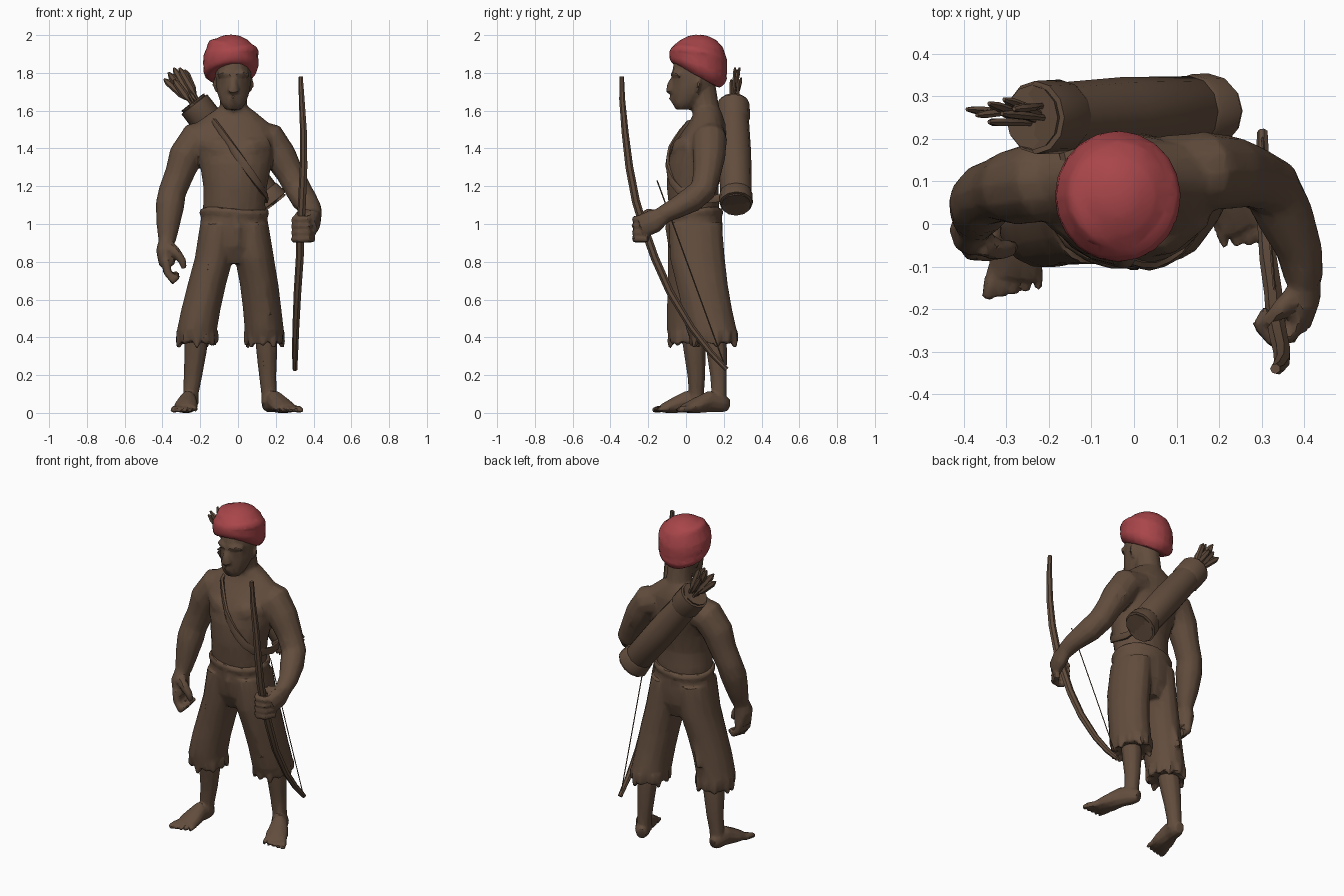
import bpy, bmesh, math, random
from mathutils import Vector

random.seed(4)


def material(name, rgb):
    m = bpy.data.materials.new(name)
    m.diffuse_color = (*rgb, 1)
    return m


BROWN = material("earth_brown", (0.122, 0.074, 0.047))
RED = material("turban_red", (0.39, 0.06, 0.067))
pending = []


def smooth(ob, angle):
    bpy.ops.object.select_all(action='DESELECT')
    ob.select_set(True)
    bpy.context.view_layer.objects.active = ob
    bpy.ops.object.shade_smooth_by_angle(angle=math.radians(angle))


def build(name, rings, mat=BROWN, closed=False):
    """Skin a list of point rings into one object."""
    bm = bmesh.new()
    vs = [[bm.verts.new(p) for p in r] for r in rings]
    n = len(vs[0])
    for a, b in list(zip(vs, vs[1:])) + ([(vs[-1], vs[0])] if closed else []):
        for i in range(n):
            j = (i + 1) % n
            bm.faces.new((a[i], a[j], b[j], b[i]))
    if not closed:
        bm.faces.new(vs[0])
        bm.faces.new(vs[-1])
    bmesh.ops.recalc_face_normals(bm, faces=bm.faces)
    me = bpy.data.meshes.new(name)
    bm.to_mesh(me)
    bm.free()
    me.materials.append(mat)
    ob = bpy.data.objects.new(name, me)
    bpy.context.collection.objects.link(ob)
    smooth(ob, 40)
    pending.append(ob)


def fuse(name, voxel, ratio):
    """Melt all pending parts into one low-poly skin."""
    bpy.ops.object.select_all(action='DESELECT')
    for ob in pending:
        ob.select_set(True)
    ob = pending[0]
    bpy.context.view_layer.objects.active = ob
    bpy.ops.object.join()
    pending.clear()
    ob.name = name
    m = ob.modifiers.new("melt", 'REMESH')
    m.mode, m.voxel_size = 'VOXEL', voxel
    m = ob.modifiers.new("soften", 'SMOOTH')
    m.factor, m.iterations = .5, 2
    m = ob.modifiers.new("reduce", 'DECIMATE')
    m.ratio = ratio
    for m in list(ob.modifiers):
        bpy.ops.object.modifier_apply(modifier=m.name)
    smooth(ob, 28)


def loft(name, rows, sides=14, ragged=0, mat=BROWN):
    """Level ellipses: (z, centre x, centre y, half width, half depth)."""
    rings = []
    for k, (z, cx, cy, rx, ry) in enumerate(rows):
        jag = ragged if k == len(rows) - 1 else 0
        rings.append([(cx + rx * math.cos(a), cy + ry * math.sin(a), z + random.uniform(-1, 1) * jag)
                      for a in (math.tau * (i + .5) / sides for i in range(sides))])
    build(name, rings, mat)


def tube(name, pts, radii, sides=9, ref=(0, 0, 1), mat=BROWN, closed=False, floor=False):
    """Sweep along pts; each radius is a number or a (sideways, upward) pair."""
    pts = [Vector(p) for p in pts]
    n, rings = len(pts), []
    for i, p in enumerate(pts):
        t = pts[(i + 1) % n] - pts[i - 1] if closed else pts[min(i + 1, n - 1)] - pts[max(i - 1, 0)]
        t.normalize()
        u = t.cross(Vector(ref)).normalized()
        v = u.cross(t)
        r = radii[i] if isinstance(radii, list) else radii
        ru, rv = r if isinstance(r, tuple) else (r, r)
        ring = [p + u * ru * math.cos(math.tau * k / sides) + v * rv * math.sin(math.tau * k / sides)
                for k in range(sides)]
        if floor:
            for q in ring:
                q.z = max(q.z, 0)
        rings.append(ring)
    build(name, rings, mat, closed)


FWD = (0, -1, 0)

# Torso, neck and head
TORSO = [(1.04, -.02, .045, .17, .135), (1.12, -.02, .04, .165, .135),
         (1.2, -.015, .035, .17, .138), (1.32, -.012, .05, .192, .148),
         (1.4, -.015, .07, .21, .145), (1.47, -.025, .09, .222, .123),
         (1.53, -.03, .11, .2, .1), (1.575, -.025, .115, .14, .08), (1.615, -.022, .11, .085, .068)]
loft("torso", TORSO, 20)
tube("neck", [(-.02, .125, 1.5), (-.023, .105, 1.6), (-.025, .085, 1.74)], [.09, .073, .07], 12, FWD)
loft("head", [(1.605, -.025, -.015, .042, .038), (1.638, -.025, -.003, .066, .07),
              (1.685, -.025, .02, .084, .097), (1.74, -.025, .04, .094, .116),
              (1.79, -.025, .05, .096, .126), (1.86, -.025, .06, .095, .125), (1.9, -.03, .06, .08, .1)])
tube("nose", [(-.025, -.055, 1.785), (-.025, -.075, 1.745), (-.025, -.079, 1.71), (-.025, -.05, 1.69)],
     [.015, .023, .033, .02], 7, (1, 0, 0))
tube("lips", [(-.068, -.04, 1.66), (-.025, -.077, 1.665), (.018, -.04, 1.66)], [.008, (.017, .018), .008], 6)
for s in (-1, 1):
    tube("brow", [(-.025 + s * .01, -.068, 1.79), (-.025 + s * .045, -.06, 1.8),
                  (-.025 + s * .08, -.03, 1.79)], [.015, .018, .013], 6)
    tube("ear", [(-.025 + s * .084, .06, 1.7), (-.025 + s * .09, .065, 1.735),
                 (-.025 + s * .088, .07, 1.77)], [.01, (.012, .024), .014], 7, (1, 0, 0))
    # Chest muscles and collar bones
    tube("chest_muscle", [(-.015 + s * .04, -.04, 1.37), (-.015 + s * .09, -.028, 1.39),
                          (-.015 + s * .17, .025, 1.42)], [(.04, .06), (.045, .07), (.035, .05)], 10)
    tube("collar_bone", [(-.022 + s * .025, .04, 1.545), (-.025 + s * .1, .045, 1.54),
                         (-.025 + s * .18, .09, 1.515)], [.012, .016, .014], 6)

# Right arm hanging at the side
tube("right_arm", [(-.12, .11, 1.47), (-.22, .1, 1.445), (-.277, .088, 1.36), (-.312, .082, 1.26),
                   (-.348, .07, 1.17), (-.36, .05, 1.1), (-.37, .025, 1.0), (-.375, .0, .91)],
     [.09, .096, .09, .077, .074, .076, .063, .046], 12, FWD)
tube("right_palm", [(-.375, .0, .93), (-.385, -.015, .86), (-.375, -.02, .78)],
     [(.04, .043), (.05, .06), (.043, .06)], 8, FWD)
for i in range(4):
    y = -.065 + i * .029
    tube("right_finger", [(-.383, y, .81), (-.373, y, .745), (-.34, y - .004, .697 + i * .006),
                          (-.318, y, .725 + i * .006)], [.023, .024, .023, .018], 6, FWD)
tube("right_thumb", [(-.36, -.045, .88), (-.325, -.06, .845), (-.295, -.058, .805), (-.285, -.053, .765)],
     [.032, .028, .023, .016], 6, FWD)

# Left arm reaching forward with the bow
tube("left_arm", [(.07, .12, 1.47), (.168, .125, 1.445), (.222, .122, 1.36), (.274, .112, 1.27),
                  (.32, .09, 1.18), (.35, .03, 1.13), (.388, -.06, 1.08), (.4, -.13, 1.045)],
     [.09, .092, .087, .074, .071, .069, .055, .046], 12, (1, 0, 0))
tube("left_palm", [(.402, -.11, 1.05), (.4, -.17, 1.015), (.383, -.235, .985)],
     [(.038, .043), (.04, .065), (.034, .062)], 8)
for i in range(4):
    z = .922 + i * .034
    tube("left_finger", [(.395, -.2, z), (.365, -.262, z), (.325, -.268, z), (.297, -.235, z - .004),
                         (.315, -.2, z - .006)], [.022, .023, .023, .021, .015], 6)
tube("left_thumb", [(.385, -.16, 1.05), (.345, -.2, 1.06), (.31, -.235, 1.045)], [.028, .024, .017], 6)
fuse("upper_body", .009, .13)

# Trousers with ragged hems
LEFT_LEG = [(1.0, .062, .05, .1, .142), (.82, .087, .06, .105, .147), (.68, .112, .085, .103, .138),
            (.55, .128, .112, .103, .133), (.44, .139, .135, .105, .135), (.375, .139, .147, .099, .122)]
RIGHT_LEG = [(1.0, -.102, .045, .1, .142), (.82, -.127, .042, .103, .139), (.68, -.165, .03, .103, .128),
             (.55, -.196, .02, .105, .123), (.44, -.217, .017, .107, .12), (.375, -.216, .022, .103, .11)]
loft("trouser_seat", [(1.075, -.02, .045, .175, .143), (.98, -.02, .047, .183, .148),
                      (.88, -.02, .05, .175, .14), (.79, -.025, .055, .09, .1)], 18)
for leg in (LEFT_LEG, RIGHT_LEG):
    loft("trouser_leg", leg, 16, .012)
    # Torn points hanging from the hem
    z, cx, cy, rx, ry = leg[-1]
    for i in range(11):
        a = math.tau * i / 11 + random.uniform(-.15, .15)
        c, s = math.cos(a), math.sin(a)
        drop = random.choice((.008, .02, .032))
        tube("hem_point", [(cx + rx * .87 * c, cy + ry * .87 * s, z + .05),
                           (cx + rx * .92 * c, cy + ry * .92 * s, z),
                           (cx + rx * 1.0 * c, cy + ry * 1.0 * s, z - drop)], [.026, .022, .008], 6, FWD)
waist = [(-.02 + .169 * math.cos(a), .045 + .138 * math.sin(a), 1.06 + .01 * math.sin(2 * a))
         for a in (math.tau * i / 18 for i in range(18))]
tube("waistband", waist, (.017, .024), 6, closed=True)
tube("trouser_fly", [(-.02, -.09, 1.04), (.0, -.09, .98), (.0, -.08, .88)], [.015, .022, .015], 6, FWD)
# Cloth folds running down the thighs
for x, y, s in ((.13, -.03, 1), (-.17, -.06, -1), (.13, .18, 1), (-.16, .125, -1)):
    tube("trouser_fold", [(x - s * .05, y - .005, .86), (x, y, .7), (x + s * .035, y + .03, .52)],
         [.012, .027, .014], 6, FWD)
fuse("trousers", .009, .11)


def foot(name, heel, toe, side):
    h, t = Vector((*heel, 0)), Vector((*toe, 0))
    up = Vector((0, 0, 1))
    across = (t - h).normalized().cross(up) * side
    tube(name, [h + up * .04, h.lerp(t, .12) + up * .05, h.lerp(t, .35) + up * .06,
                h.lerp(t, .6) + up * .038, h.lerp(t, .82) + up * .023],
         [(.028, .034), (.043, .05), (.048, .058), (.064, .042), (.062, .024)], 10, floor=True)
    # Toes, largest on the inner edge
    for i in range(5):
        base = h.lerp(t, .76 - .02 * i) - across * (.044 - .024 * i)
        tip = h.lerp(t, 1.03 - .035 * i) - across * (.054 - .029 * i)
        r = .02 - .0018 * i
        tube(name + "_toe", [base + up * .022, base.lerp(tip, .6) + up * .02, tip + up * .014],
             [r, r, r * .7], 6, floor=True)


# Bare shins and feet
tube("left_shin", [(.15, .15, .45), (.152, .162, .34), (.157, .172, .2), (.164, .175, .1), (.167, .165, .05)],
     [.058, .057, .046, .041, .045], 10, FWD)
foot("left_foot", (.15, .223), (.285, -.058), 1)
fuse("left_lower_leg", .007, .15)
tube("right_shin", [(-.22, .03, .45), (-.224, .045, .34), (-.238, .055, .2), (-.25, .055, .1), (-.254, .05, .05)],
     [.063, .061, .049, .041, .045], 10, FWD)
foot("right_foot", (-.252, .1), (-.29, -.175), -1)
fuse("right_lower_leg", .007, .15)

# Turban: a tilted bulging cap with low crossing wraps
TX, TY, TZ = -.038, .065, 1.86
cap = []
for h, r, tilt in ((-.08, .08, .05), (-.08, .112, .06), (-.052, .137, .06), (-.01, .147, .04), (.035, .145, .025),
                   (.08, .125, .005), (.115, .09, 0), (.136, .048, 0), (.142, .015, 0)):
    cap.append([(TX + r * math.cos(a), TY + r * 1.05 * math.sin(a), TZ + h - tilt * math.sin(a))
                for a in (math.tau * i / 20 for i in range(20))])
build("turban_cap", cap, RED)
for dz, rad, lean_x, lean_y, thick in ((-.035, .112, .012, -.055, .036), (.02, .114, .03, -.025, .036),
                                       (.065, .09, -.02, -.005, .036)):
    ring = [(TX + rad * math.cos(a), TY + rad * 1.05 * math.sin(a),
             TZ + dz + lean_x * math.cos(a) + lean_y * math.sin(a)) for a in (math.tau * i / 20 for i in range(20))]
    tube("turban_wrap", ring, thick, 8, mat=RED, closed=True)
fuse("turban", .009, .12)

# Bow and string
BOW = [(.332, -.34, 1.78), (.338, -.338, 1.66), (.348, -.322, 1.48), (.348, -.3, 1.3), (.34, -.265, 1.12),
       (.332, -.222, .98), (.328, -.165, .82), (.316, -.085, .64), (.307, .03, .45),
       (.303, .13, .32), (.302, .215, .23)]
tube("bow", BOW, [.012, .016, .019, .021, .022, .022, .022, .021, .019, .017, .013], 7, FWD)
tube("bow_string", [(.302, .205, .25), (.315, .03, .73), (.33, -.153, 1.23)], .0035, 4, FWD)

# Quiver on the back, with a rim, a flared hollow end and arrows
Q0, Q1 = Vector((.18, .266, 1.105)), Vector((-.24, .25, 1.645))
tube("quiver", [Q0.lerp(Q1, f) for f in (.04, .08, .5, .84, .97, .9)],
     [.068, .083, .087, .08, .074, .05], 12, FWD)
tube("quiver_rim", [Q0.lerp(Q1, f) for f in (.81, .84, .98, 1, .95)], [.078, .087, .086, .077, .066], 12, FWD)
tube("quiver_end", [Q0.lerp(Q1, f) for f in (.035, -.01, .01, .1, .115)],
     [(.075, .065), (.09, .08), (.098, .088), (.09, .088), .083], 12, FWD)
TIPS = [(-.40, .27, 1.775), (-.375, .255, 1.81), (-.345, .285, 1.835), (-.315, .26, 1.835),
        (-.285, .27, 1.825), (-.345, .24, 1.77), (-.31, .295, 1.78)]
for i, tip in enumerate(TIPS):
    tip = Vector(tip)
    root = Q0.lerp(Q1, .85) + Vector((.02 * math.cos(i * 2), .03 * math.sin(i * 2), 0))
    # Feather vanes swell near the nock
    tube("arrow", [tip.lerp(root, f) for f in (1, .55, .42, .12, .03)],
         [.007, .008, (.02, .01), (.018, .01), .005], 6, FWD)


# Strap lying on the chest and running round to the quiver
def chest(x, z):
    for a, b in zip(TORSO, TORSO[1:]):
        if a[0] <= z <= b[0]:
            f = (z - a[0]) / (b[0] - a[0])
            _, cx, cy, rx, ry = [p + (q - p) * f for p, q in zip(a, b)]
            return (x, cy - ry * math.sqrt(max(0, 1 - ((x - cx) / rx) ** 2)) - .004, z)


strap = [(-.16, .2, 1.55), (-.14, .12, 1.565)]
strap += [chest(-.12 + .25 * i / 8, 1.53 - .35 * i / 8) for i in range(9)]
strap += [(.147, .04, 1.15), (.15, .12, 1.13), (.145, .2, 1.14)]
tube("quiver_strap", strap, [(.024, .012)] * 2 + [(.012, .023)] * 12, 6)
